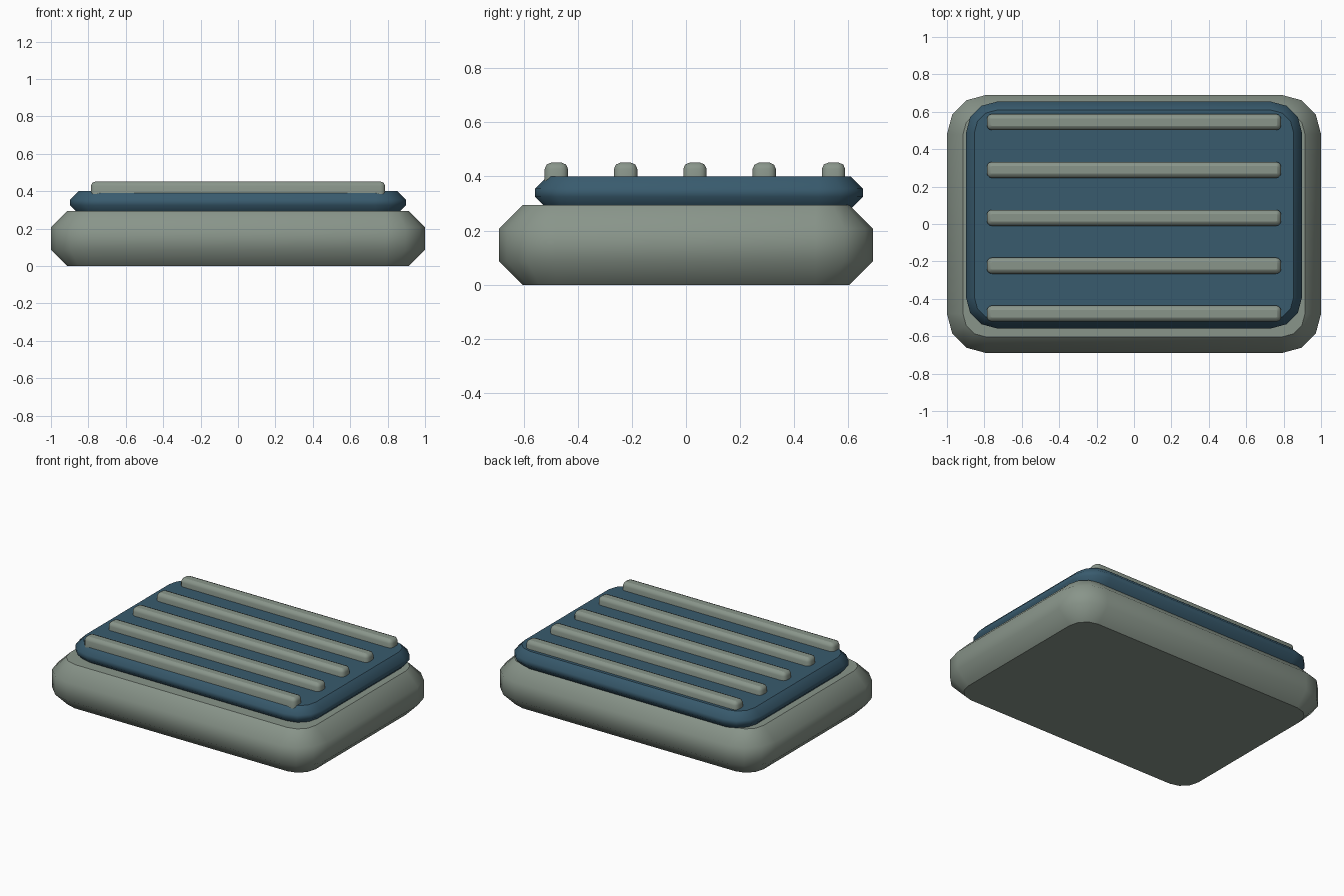
import bpy, bmesh
from math import sin, cos, pi

if "Cube" in bpy.data.objects:
    bpy.data.objects.remove(bpy.data.objects["Cube"])


def material(name, rgb):
    m = bpy.data.materials.new(name)
    m.use_nodes = True
    m.diffuse_color = (*rgb, 1)
    m.node_tree.nodes["Principled BSDF"].inputs["Base Color"].default_value = (*rgb, 1)
    return m


SAGE = material("sage grey", (0.25, 0.30, 0.255))
BLUE = material("slate blue", (0.040, 0.104, 0.155))


def outline(hx, hy, radius, steps):
    """Counter-clockwise rounded rectangle."""
    points = []
    for i, (sx, sy) in enumerate([(1, 1), (-1, 1), (-1, -1), (1, -1)]):
        for k in range(steps + 1):
            a = (i + k / steps) * pi / 2
            points.append((sx * (hx - radius) + radius * cos(a),
                           sy * (hy - radius) + radius * sin(a)))
    return points


def slab(name, centre, hx, hy, radius, profile, steps, mat):
    """Loft rounded rectangles through (inset, z) profile rows and cap both ends."""
    bm = bmesh.new()
    rings = []
    for inset, z in profile:
        pts = outline(hx - inset, hy - inset, radius - inset, steps)
        rings.append([bm.verts.new((x, y, z)) for x, y in pts])
    n = len(rings[0])
    for low, high in zip(rings, rings[1:]):
        for i in range(n):
            j = (i + 1) % n
            bm.faces.new((low[i], low[j], high[j], high[i])).smooth = True
    # flat caps with a crisp rim
    for cap in (bm.faces.new(rings[0][::-1]), bm.faces.new(rings[-1])):
        for e in cap.edges:
            e.smooth = False
    mesh = bpy.data.meshes.new(name)
    bm.to_mesh(mesh)
    bm.free()
    mesh.materials.append(mat)
    obj = bpy.data.objects.new(name, mesh)
    obj.location = (*centre, 0)
    bpy.context.collection.objects.link(obj)
    return obj


def chamfered(bottom, top, c):
    return [(c, bottom), (0, bottom + c), (0, top - c), (c, top)]


# Body and the pad resting on it, set slightly towards the back
slab("base", (0, 0), 1.0, 0.69, 0.21, chamfered(0, 0.294, 0.086), 3, SAGE)
slab("pad", (0, 0.048), 0.898, 0.606, 0.165, chamfered(0.28, 0.40, 0.045), 3, BLUE)

# Raised ribs with rounded tops
rib_profile = [(0, 0.37), (0, 0.428), (0.007, 0.444), (0.023, 0.451)]
for i in range(5):
    slab(f"rib_{i + 1}", (0, 0.033 + (i - 2) * 0.256), 0.787, 0.043, 0.027,
         rib_profile, 3, SAGE)
